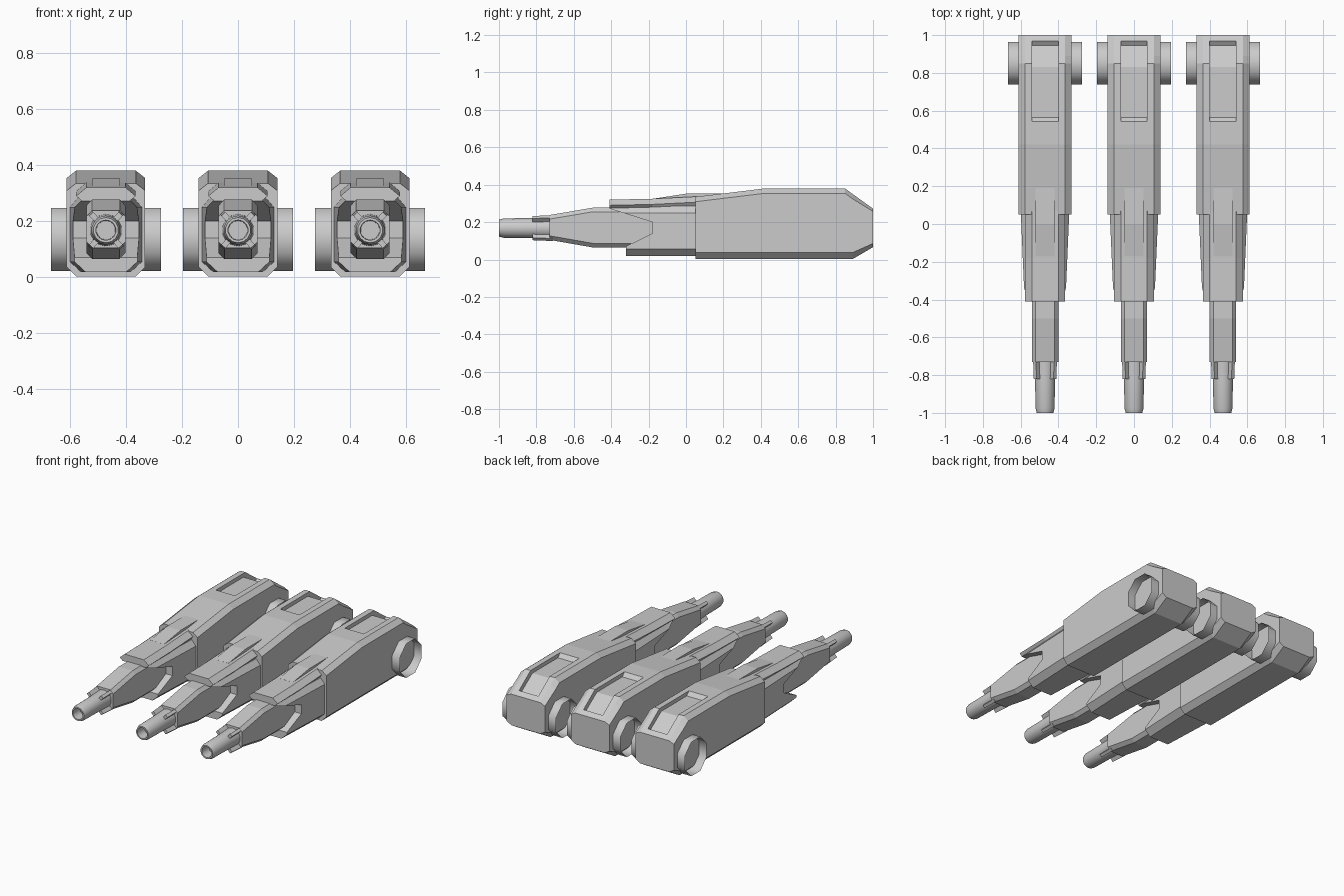
import bpy, bmesh, math
from mathutils import Matrix, Vector

if "Cube" in bpy.data.objects:
    bpy.data.objects.remove(bpy.data.objects["Cube"])

SPACING = 0.471


def make(name, bm, smooth=False):
    bmesh.ops.recalc_face_normals(bm, faces=bm.faces[:])
    me = bpy.data.meshes.new(name)
    bm.to_mesh(me)
    bm.free()
    ob = bpy.data.objects.new(name, me)
    bpy.context.collection.objects.link(ob)
    if smooth:
        bpy.ops.object.select_all(action='DESELECT')
        ob.select_set(True)
        bpy.context.view_layer.objects.active = ob
        bpy.ops.object.shade_smooth_by_angle(angle=math.radians(50))
    return ob


def loft(name, rings, caps=True, smooth=False):
    """Skin a list of closed rings of equal point count."""
    bm = bmesh.new()
    vs = [[bm.verts.new(p) for p in r] for r in rings]
    n = len(vs[0])
    for a, b in zip(vs, vs[1:]):
        for i in range(n):
            bm.faces.new((a[i], a[(i + 1) % n], b[(i + 1) % n], b[i]))
    if caps:
        bm.faces.new(vs[0])
        bm.faces.new(vs[-1])
    return make(name, bm, smooth)


def section(y, *half):
    """Mirror-symmetric cross-section from (x, z) points listed bottom to top."""
    return [(x, y, z) for x, z in half] + [(-x, y, z) for x, z in reversed(half)]


def prism(name, profile, hw):
    """Extrude a (y, z) side profile across x."""
    return loft(name, [[(x, y, z) for y, z in profile] for x in (-hw, hw)])


def circle(y, r, n, cz):
    return [(r * math.cos((i + .5) * math.tau / n), y, cz + r * math.sin((i + .5) * math.tau / n))
            for i in range(n)]


def cut(ob, cutter):
    m = ob.modifiers.new("cut", 'BOOLEAN')
    m.operation, m.object, m.solver = 'DIFFERENCE', cutter, 'EXACT'
    dg = bpy.context.evaluated_depsgraph_get()
    me = bpy.data.meshes.new_from_object(ob.evaluated_get(dg))
    ob.modifiers.clear()
    ob.data = me
    bpy.data.objects.remove(cutter)


# Rear housing: chamfered block sloping at both ends
def body_ring(y, z0, z1, cb=0.035, ct=0.026):
    return section(y, (0.105, z0), (0.14, z0 + cb), (0.14, z1 - ct), (0.107, z1))


housing = loft("housing", [body_ring(0.05, 0.002, 0.335), body_ring(0.42, 0.002, 0.38),
                           body_ring(0.85, 0.002, 0.38), body_ring(0.89, 0.002, 0.351),
                           body_ring(1.0, 0.066, 0.272, 0.02, 0.015)])
# Recess in the top rear of the housing
cut(housing, prism("recess_cutter", [(0.54, 0.382), (0.565, 0.355), (0.83, 0.355), (0.945, 0.275),
                                     (0.97, 0.292), (0.97, 0.45), (0.54, 0.45)], 0.07))

# Middle shroud with a notched front edge
def shroud_ring(y, w):
    return section(y, (w - 0.04, 0.018), (w, 0.055), (w, 0.25), (w - 0.03, 0.285))


shroud = loft("shroud", [shroud_ring(-0.41, 0.108), shroud_ring(0.1, 0.13)])
cut(shroud, prism("notch_cutter", [(-0.6, -0.1), (-0.322, -0.1), (-0.322, 0.07), (-0.18, 0.14),
                                   (-0.18, 0.2), (-0.36, 0.257), (-0.45, 0.285), (-0.6, 0.285)], 0.3))

# Hood plate over the shroud
hood = loft("hood", [section(y, (0.085, 0.272), (0.106, z - 0.03), (0.07, z))
                     for y, z in ((-0.41, 0.32), (-0.18, 0.325), (0.1, 0.339))])
# Raised sight block
block = prism("top_block", [(-0.17, 0.3), (-0.17, 0.326), (0.0, 0.352), (0.19, 0.352), (0.19, 0.3)], 0.05)


# Inner nose
def nose_ring(y, z0, z1):
    return section(y, (0.048, z0), (0.07, z0 + 0.022), (0.07, z1 - 0.022), (0.05, z1))


nose = loft("nose", [nose_ring(-0.73, 0.105, 0.238), nose_ring(-0.5, 0.065, 0.277), nose_ring(0.0, 0.065, 0.277)])

# Hollow muzzle barrel, turned around y
muzzle = loft("muzzle", [circle(y, r, 14, 0.168) for y, r in
                         ((-0.7, 0.058), (-0.82, 0.054), (-0.975, 0.052), (-1.0, 0.045),
                          (-1.0, 0.036), (-0.93, 0.034))], smooth=True)

# Four diagonal ribs around the muzzle root
bm = bmesh.new()
for a in (48, 132, 228, 312):
    rot = Matrix.Translation((0, 0, 0.168)) @ Matrix.Rotation(-math.radians(a), 4, 'Y')
    vs = bmesh.ops.create_cube(bm, size=1)['verts']
    for v in vs:
        front = v.co.y < 0
        r = (0.078 if front else 0.084) if v.co.x > 0 else 0.03
        v.co = rot @ Vector((r, -0.82 if front else -0.71, v.co.z * 0.02))
ribs = make("muzzle_ribs", bm)

# Open-ended side trunnion tube
trunnion = loft("trunnion", [[(x, 0.85 + p[0], p[2]) for p in circle(0, 0.122, 8, 0.135)]
                             for x in (-0.196, 0.196)], caps=False, smooth=True)

# Repeat the gun to either side
for ob in (housing, shroud, hood, block, nose, muzzle, ribs, trunnion):
    for side, label in ((-1, "left"), (1, "right")):
        c = ob.copy()
        c.name = f"{ob.name}_{label}"
        c.location.x = side * SPACING
        bpy.context.collection.objects.link(c)
